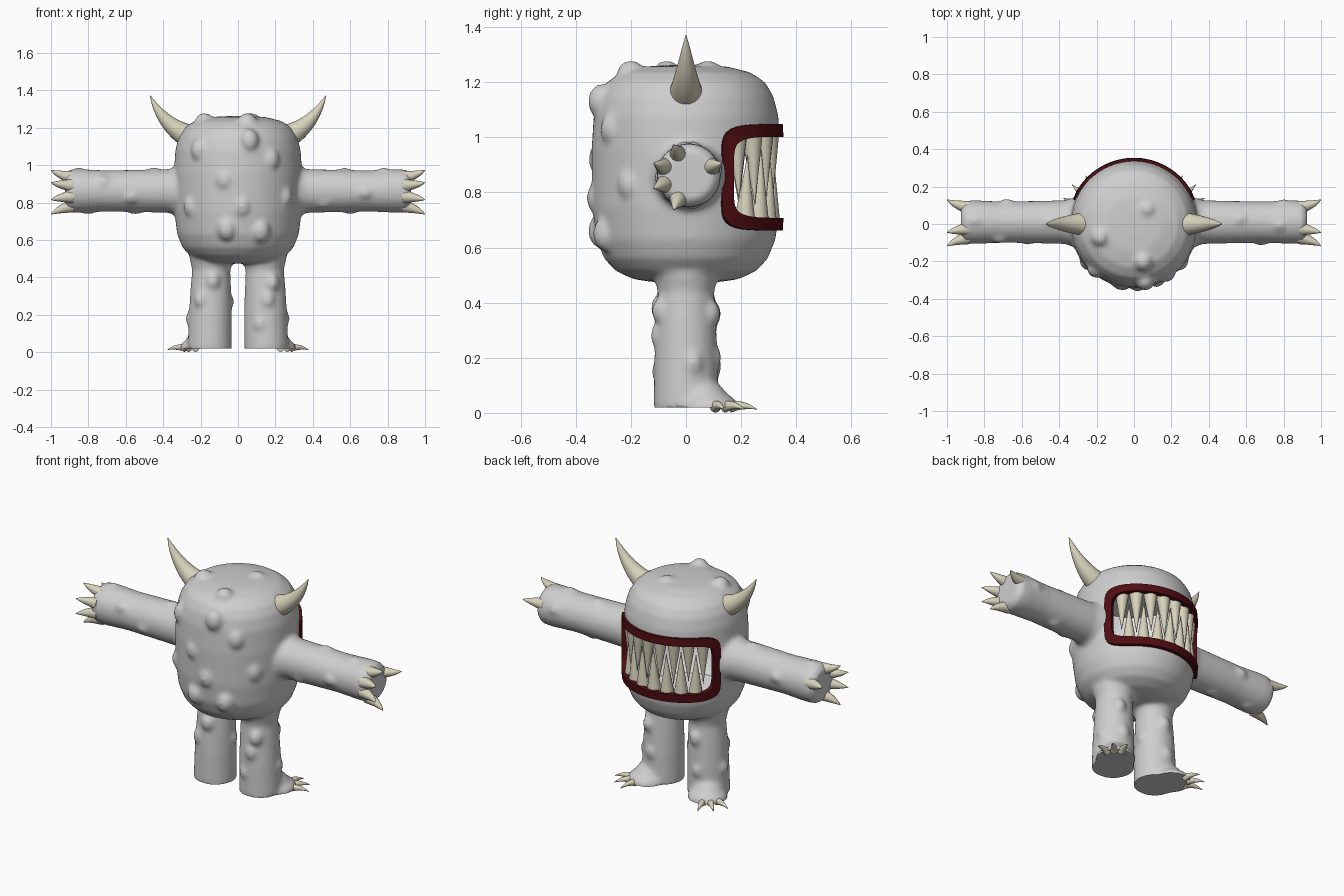
import bpy, bmesh, math
from math import sin, cos, pi, radians
from mathutils import Vector, Matrix

cube = bpy.data.objects.get("Cube")
if cube:
    bpy.data.objects.remove(cube, do_unlink=True)


def material(name, r, g, b):
    m = bpy.data.materials.new(name)
    m.use_nodes = True
    m.diffuse_color = (r, g, b, 1)
    m.node_tree.nodes["Principled BSDF"].inputs["Base Color"].default_value = (r, g, b, 1)
    return m


GREY = material("soft grey skin", 0.62, 0.62, 0.62)
BONE = material("bone cream", 0.68, 0.65, 0.5)
RED = material("dark red lip", 0.08, 0.004, 0.006)
WHITE = material("mouth white", 0.85, 0.85, 0.85)


def add_tube(bm, points, radii, sides=32):
    """Capped round tube through the points, one radius per point."""
    points = [Vector(p) for p in points]
    rings = []
    for i, (p, r) in enumerate(zip(points, radii)):
        tangent = points[min(i + 1, len(points) - 1)] - points[max(i - 1, 0)]
        turn = tangent.to_track_quat('Z', 'Y')
        rings.append([bm.verts.new(p + turn @ Vector((r * cos(2 * pi * k / sides), r * sin(2 * pi * k / sides), 0)))
                      for k in range(sides)])
    for a, b in zip(rings, rings[1:]):
        for k in range(sides):
            n = (k + 1) % sides
            bm.faces.new((a[k], a[n], b[n], b[k]))
    bm.faces.new(rings[0][::-1])
    bm.faces.new(rings[-1])


def add_spike(bm, base, bend, tip, radius, sides=14, power=0.85):
    """Curved pointed spike along a quadratic arc."""
    base, bend, tip = Vector(base), Vector(bend), Vector(tip)
    ts = [i / 9 for i in range(10)]
    path = [base * (1 - t) ** 2 + bend * 2 * t * (1 - t) + tip * t * t for t in ts]
    add_tube(bm, path, [max(radius * (1 - t) ** power, 0.001) for t in ts], sides)


def add_ball(bm, centre, radius, scale=(1, 1, 1)):
    matrix = Matrix.Translation(centre) @ Matrix.Diagonal((*scale, 1))
    bmesh.ops.create_icosphere(bm, subdivisions=3, radius=radius, matrix=matrix)


def make_object(name, bm, mat):
    mesh = bpy.data.meshes.new(name)
    bmesh.ops.recalc_face_normals(bm, faces=bm.faces)
    bm.to_mesh(mesh)
    bm.free()
    mesh.materials.append(mat)
    obj = bpy.data.objects.new(name, mesh)
    bpy.context.collection.objects.link(obj)
    return obj


def smooth(obj, angle=50):
    bpy.ops.object.select_all(action='DESELECT')
    obj.select_set(True)
    bpy.context.view_layer.objects.active = obj
    bpy.ops.object.shade_smooth_by_angle(angle=radians(angle))


MOUTH_Z = 0.855
FOOT = Vector((0.2, 0.08, 0.02))
ARM_Y, ARM_Z = 0.01, 0.862


def in_mouth(p):
    angle = math.degrees(math.atan2(p.x, p.y))
    far = math.hypot(p.x, p.y) > 0.25
    return far and (abs(angle) / 64) ** 7 + (abs(p.z - MOUTH_Z) / 0.17) ** 7 < 1


# Body: barrel, arms, legs, feet and lumps, fused into one skin
bm = bmesh.new()
profile = [(0.475, 0.12), (0.485, 0.19), (0.515, 0.255), (0.56, 0.297), (0.63, 0.325), (0.75, 0.34),
           (0.95, 0.343), (1.08, 0.335), (1.15, 0.317), (1.2, 0.287), (1.235, 0.235), (1.257, 0.15), (1.262, 0.06)]
add_tube(bm, [(0, 0, z) for z, r in profile], [r for z, r in profile], 64)
for s in (-1, 1):
    arm = [(0.2, 0.13), (0.33, 0.13), (0.37, 0.117), (0.5, 0.114), (0.7, 0.11), (0.85, 0.117), (0.9, 0.114), (0.925, 0.09)]
    add_tube(bm, [(s * x, ARM_Y, ARM_Z) for x, r in arm], [r for x, r in arm])
    leg = [(0.01, 0.118), (0.2, 0.115), (0.35, 0.108), (0.44, 0.102), (0.5, 0.118), (0.6, 0.11)]
    add_tube(bm, [(s * (0.152 - 0.02 * z), 0, z) for z, r in leg], [r for z, r in leg])
    add_ball(bm, (s * FOOT.x, FOOT.y, FOOT.z), 0.112, (1, 1, 0.55))
    add_ball(bm, (s * 0.19, 0.06, 0.05), 0.09, (1, 1, 0.8))

# Lumps on the barrel, as x and height on the -y side
for x, z in [(0.06, 1.13), (0.17, 1.03), (-0.07, 0.92), (-0.06, 0.66), (0.12, 0.65), (-0.2, 1.08),
             (-0.24, 0.78), (0.24, 0.83), (0.02, 0.78)]:
    add_ball(bm, (x, -math.sqrt(0.31 ** 2 - x * x), z), 0.052, (1, 1, 1.25))
for x, y in [(0.07, 0.08), (-0.18, -0.07), (0.05, -0.2)]:
    add_ball(bm, (x, y, 1.228), 0.052)
# Lumps round the arms, as distance along and angle
for x, a in [(0.46, -130), (0.68, -95), (0.57, 10), (0.8, 75), (0.6, 170), (0.78, -10), (-0.57, -110),
             (-0.45, 0), (-0.68, 80), (-0.85, 5), (-0.55, 180), (-0.8, 175), (-0.72, -60)]:
    a = radians(a)
    add_ball(bm, (x, ARM_Y + 0.086 * sin(a), ARM_Z + 0.086 * cos(a)), 0.04, (1.3, 1, 1))
# Lumps round the legs, as side, height and angle
for s, z, a in [(-1, 0.38, -80), (-1, 0.28, -120), (-1, 0.18, 175), (-1, 0.27, 10), (-1, 0.36, 80), (1, 0.37, -70),
                (1, 0.15, -110), (1, 0.18, 15), (1, 0.2, 85), (1, 0.36, 70), (1, 0.28, -85), (-1, 0.17, 90)]:
    a = radians(a)
    add_ball(bm, (s * 0.15 + 0.09 * cos(a), 0.09 * sin(a), z), 0.04, (1, 1, 1.3))

body = make_object("body_skin", bm, GREY)
remesh = body.modifiers.new("fuse", 'REMESH')
remesh.mode = 'VOXEL'
remesh.voxel_size = 0.012
relax = body.modifiers.new("relax", 'SMOOTH')
relax.factor = 0.5
relax.iterations = 8
bpy.context.view_layer.update()
fused = bpy.data.meshes.new_from_object(body.evaluated_get(bpy.context.evaluated_depsgraph_get()))
body.modifiers.clear()
body.data = fused
if not fused.materials:
    fused.materials.append(GREY)

# Open the mouth and flatten the soles
bm = bmesh.new()
bm.from_mesh(fused)
for v in bm.verts:
    v.co.z = max(v.co.z, 0.02)
bmesh.ops.delete(bm, geom=[f for f in bm.faces if in_mouth(f.calc_center_median())], context='FACES')
bm.to_mesh(fused)
bm.free()
smooth(body, 60)

# Pale mouth cavity behind the opening
bm = bmesh.new()
add_tube(bm, [(0, 0, z) for z in (0.56, 0.675, 1.035, 1.18)], [0.26, 0.315, 0.315, 0.26], 60)
bmesh.ops.delete(bm, geom=[f for f in bm.faces if in_mouth(f.calc_center_median())], context='FACES')
smooth(make_object("mouth_cavity", bm, WHITE))

# Lip: rounded rectangular band wrapped round the barrel
bm = bmesh.new()
OUTER, INNER = (68, 0.193), (60.5, 0.147)
section = [(OUTER, 0.325), (OUTER, 0.351), (INNER, 0.354), (INNER, 0.322)]
COUNT = 112
loops = []
for (half_angle, half_height), radius in section:
    loop = []
    for i in range(COUNT):
        c, s = cos(2 * pi * i / COUNT), sin(2 * pi * i / COUNT)
        k = (abs(c) ** 7 + abs(s) ** 7) ** (-1 / 7)
        a = radians(half_angle) * c * k
        loop.append(bm.verts.new((radius * sin(a), radius * cos(a), MOUTH_Z + half_height * s * k)))
    loops.append(loop)
for j in range(4):
    a, b = loops[j], loops[(j + 1) % 4]
    for i in range(COUNT):
        n = (i + 1) % COUNT
        bm.faces.new((a[i], a[n], b[n], b[i]))
smooth(make_object("mouth_lip", bm, RED), 40)

# Interlocking teeth
for name, count, root, tip in (("upper_teeth", 8, 1.025, 0.755), ("lower_teeth", 7, 0.685, 0.935)):
    bm = bmesh.new()
    for i in range(count):
        a = radians(15 * (i - (count - 1) / 2))
        x, y = 0.3 * sin(a), 0.3 * cos(a)
        end = tip + 0.02 * (i % 2)
        add_spike(bm, (x, y, root), (x * 1.03, y * 1.03, (root + end) / 2), (x * 1.05, y * 1.05, end), 0.042, 12, 1)
    smooth(make_object(name, bm, BONE))

# Horns, hand claws and toe claws on both sides
for s, side in ((1, "left"), (-1, "right")):
    bm = bmesh.new()
    add_spike(bm, (s * 0.265, 0, 1.155), (s * 0.4, 0, 1.215), (s * 0.47, 0, 1.372), 0.064, 24, 0.8)
    smooth(make_object(side + "_horn", bm, BONE))

    bm = bmesh.new()
    for dy, dz in [(-0.05, 0.1), (-0.115, 0.04), (-0.115, -0.042), (-0.05, -0.112), (0.108, 0.04)]:
        def at(x, k):
            return (s * x, ARM_Y + dy * k, ARM_Z + dz * k)
        add_spike(bm, at(0.885, 0.72), at(0.965, 0.88), at(1.0, 1.12), 0.036)
    smooth(make_object(side + "_hand_claws", bm, BONE))

    bm = bmesh.new()
    for a in (18, 45, 72):
        d = Vector((s * cos(radians(a)), sin(radians(a)), 0))
        foot = Vector((s * FOOT.x, FOOT.y, 0))
        add_spike(bm, foot + d * 0.085 + Vector((0, 0, 0.023)), foot + d * 0.14 + Vector((0, 0, 0.034)),
                  foot + d * 0.187 + Vector((0, 0, 0.012)), 0.022)
    smooth(make_object(side + "_toe_claws", bm, BONE))
